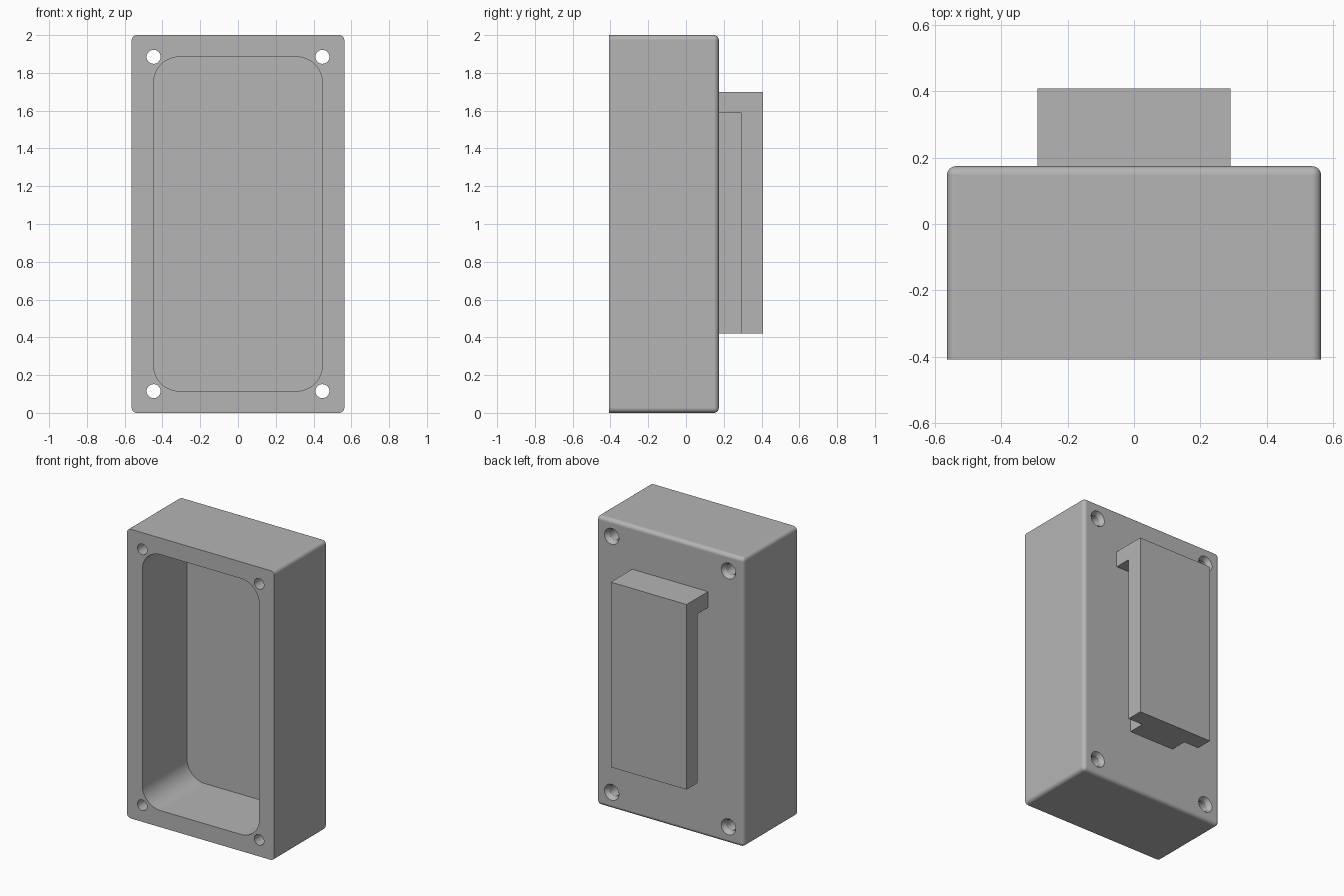
import bpy
import bmesh
import math
from mathutils import Matrix, Vector

old = bpy.data.objects.get("Cube")
if old:
    bpy.data.objects.remove(old, do_unlink=True)

grey = bpy.data.materials.new("plain_grey")
grey.use_nodes = True
colour = (0.46, 0.46, 0.46, 1)
grey.diffuse_color = colour
grey.node_tree.nodes["Principled BSDF"].inputs["Base Color"].default_value = colour

HALF_W, HEIGHT = 0.563, 2.0
FRONT, BACK = -0.408, 0.174
HOLE_X, HOLE_Z = 0.447, 0.885
MID = HEIGHT / 2


def add_box(bm, x, y, z):
    """Box from (min, max) pairs; returns its vertices."""
    size = [b - a for a, b in (x, y, z)]
    centre = Vector([(a + b) / 2 for a, b in (x, y, z)])
    mat = Matrix.Translation(centre) @ Matrix.Diagonal((*size, 1))
    return bmesh.ops.create_cube(bm, size=1, matrix=mat)["verts"]


def add_cone(bm, x, z, y0, y1, r0, r1):
    """Round solid along y, radius r0 at y0 and r1 at y1."""
    mat = Matrix.Translation((x, (y0 + y1) / 2, z)) @ Matrix.Rotation(-math.pi / 2, 4, 'X')
    bmesh.ops.create_cone(bm, cap_ends=True, segments=32, radius1=r0, radius2=r1,
                          depth=y1 - y0, matrix=mat)


def finish(bm, name):
    bmesh.ops.recalc_face_normals(bm, faces=bm.faces)
    mesh = bpy.data.meshes.new(name)
    bm.to_mesh(mesh)
    bm.free()
    mesh.materials.append(grey)
    obj = bpy.data.objects.new(name, mesh)
    bpy.context.collection.objects.link(obj)
    return obj


def cut(obj, bm, name):
    """Subtract the solids in bm from obj."""
    cutter = finish(bm, name)
    cutter.hide_render = True
    mod = obj.modifiers.new(name, 'BOOLEAN')
    mod.operation = 'DIFFERENCE'
    mod.solver = 'EXACT'
    mod.object = cutter
    bpy.context.view_layer.objects.active = obj
    bpy.ops.object.modifier_apply(modifier=name)
    bpy.data.objects.remove(cutter, do_unlink=True)


# Case: every edge rounded except the flat front rim
bm = bmesh.new()
add_box(bm, (-HALF_W, HALF_W), (FRONT, BACK), (0, HEIGHT))
edges = [e for e in bm.edges if any(v.co.y > 0 for v in e.verts)]
bmesh.ops.bevel(bm, geom=edges, offset=0.027, segments=6, profile=0.5, affect='EDGES')
case = finish(bm, "case")

# Cavity with rounded corners, open at the front
bm = bmesh.new()
add_box(bm, (-HOLE_X, HOLE_X), (FRONT - 0.1, 0.08), (MID - HOLE_Z, MID + HOLE_Z))
edges = [e for e in bm.edges if abs(e.verts[0].co.y - e.verts[1].co.y) > 0.1]
bmesh.ops.bevel(bm, geom=edges, offset=0.138, segments=12, profile=0.5, affect='EDGES')
cut(case, bm, "cavity_cutter")

# Corner screw holes, then countersinks on the back
holes, sinks = bmesh.new(), bmesh.new()
for x in (-HOLE_X, HOLE_X):
    for z in (MID - HOLE_Z, MID + HOLE_Z):
        add_cone(holes, x, z, FRONT - 0.1, BACK + 0.1, 0.037, 0.037)
        add_cone(sinks, x, z, BACK - 0.04, BACK + 0.02, 0.029, 0.068)
cut(case, holes, "hole_cutter")
cut(case, sinks, "countersink_cutter")

# Smooth rounded edges, flat large faces
bpy.ops.object.select_all(action='DESELECT')
case.select_set(True)
bpy.context.view_layer.objects.active = case
bpy.ops.object.shade_smooth_by_angle(angle=math.radians(30))
weighted = case.modifiers.new("weighted_normals", 'WEIGHTED_NORMAL')
weighted.keep_sharp = True

# Hook on the back: L-shaped profile swept across x
bm = bmesh.new()
profile = [(BACK - 0.01, 1.70), (0.408, 1.70), (0.408, 0.42),
           (0.29, 0.42), (0.29, 1.59), (BACK - 0.01, 1.59)]
face = bm.faces.new([bm.verts.new((-0.29, y, z)) for y, z in profile])
swept = bmesh.ops.extrude_face_region(bm, geom=[face])["geom"]
bmesh.ops.translate(bm, vec=(0.58, 0, 0),
                    verts=[g for g in swept if isinstance(g, bmesh.types.BMVert)])
finish(bm, "hook_plate")

# Narrow rib joining the hook plate to the case
bm = bmesh.new()
add_box(bm, (-0.175, 0.175), (BACK - 0.01, 0.295), (0.42, 1.595))
finish(bm, "hook_rib")
